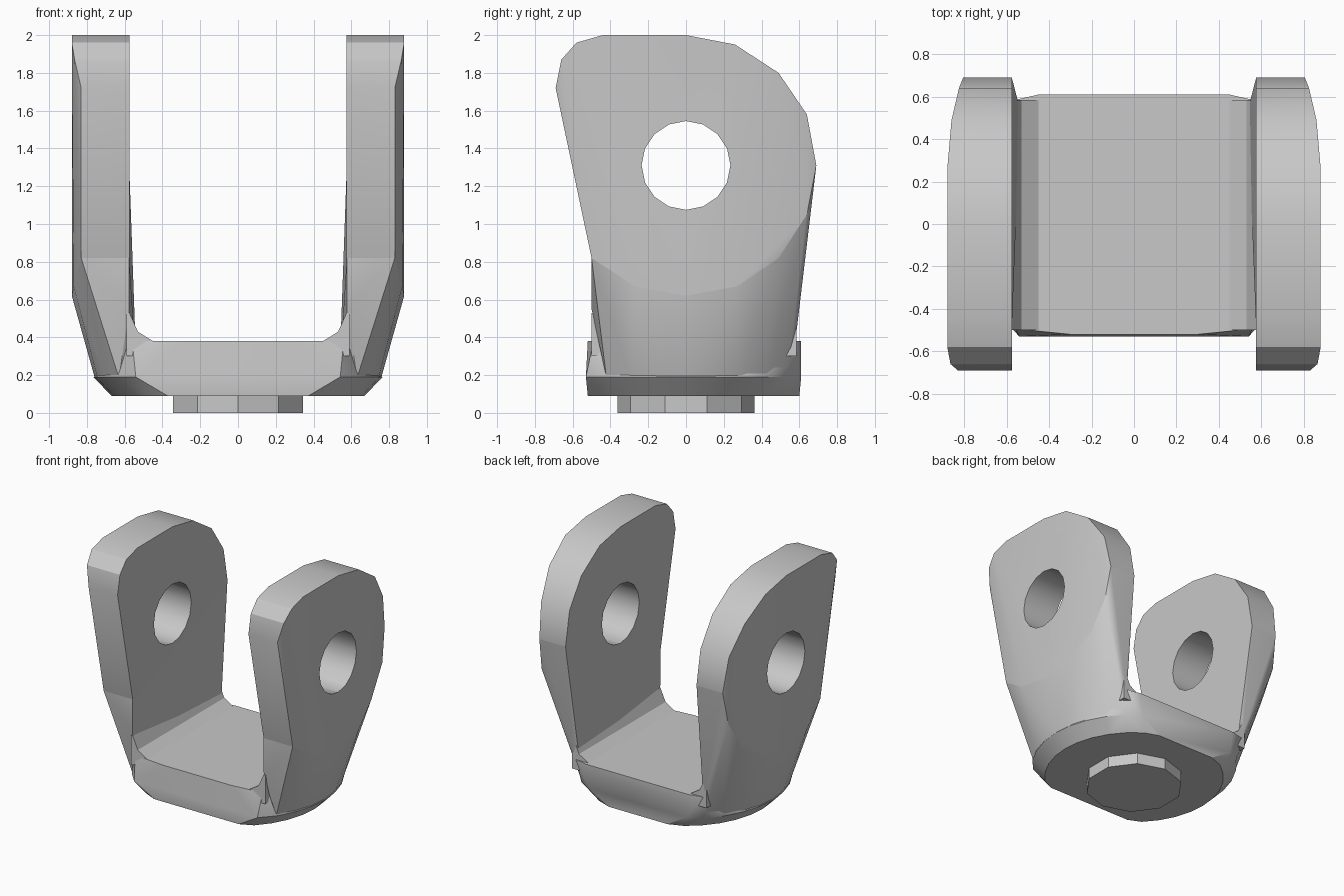
import bpy, bmesh
from math import sin, cos, pi, radians

cube = bpy.data.objects.get("Cube")
if cube:
    bpy.data.objects.remove(cube, do_unlink=True)

GREY = (0.58, 0.58, 0.58, 1)
steel = bpy.data.materials.new("plain grey")
steel.use_nodes = True
steel.diffuse_color = GREY
steel.node_tree.nodes["Principled BSDF"].inputs["Base Color"].default_value = GREY


def finish(bm, name):
    bmesh.ops.recalc_face_normals(bm, faces=bm.faces[:])
    mesh = bpy.data.meshes.new(name)
    bm.to_mesh(mesh)
    bm.free()
    mesh.materials.append(steel)
    obj = bpy.data.objects.new(name, mesh)
    bpy.context.scene.collection.objects.link(obj)
    return obj


def hull(name, points):
    """Convex solid around a set of points."""
    bm = bmesh.new()
    for p in points:
        bm.verts.new(p)
    bmesh.ops.convex_hull(bm, input=bm.verts[:])
    loose = [v for v in bm.verts if not v.link_faces]
    bmesh.ops.delete(bm, geom=loose, context='VERTS')
    bmesh.ops.dissolve_limit(bm, angle_limit=radians(0.5),
                             verts=bm.verts[:], edges=bm.edges[:])
    return finish(bm, name)


def prism(name, outline, offset):
    """Outline of 3D points extruded along an offset."""
    bm = bmesh.new()
    face = bm.faces.new([bm.verts.new(p) for p in outline])
    out = bmesh.ops.extrude_face_region(bm, geom=[face])
    moved = [g for g in out["geom"] if isinstance(g, bmesh.types.BMVert)]
    bmesh.ops.translate(bm, verts=moved, vec=offset)
    return finish(bm, name)


def ring(radius, z, count):
    return [(radius * cos(2 * pi * k / count), radius * sin(2 * pi * k / count), z)
            for k in range(count)]


def smooth(obj):
    bpy.ops.object.select_all(action='DESELECT')
    obj.select_set(True)
    bpy.context.view_layer.objects.active = obj
    bpy.ops.object.shade_smooth_by_angle(angle=radians(30))


INNER = 0.575
HOLE_Z = 1.31

# ear outline as (y, z, outer x), from the front tip over the top and round the back
EAR = [(-.69, 1.72, .83), (-.66, 1.87, .865), (-.58, 1.96, .88), (-.44, 2, .88),
       (0, 2, .88), (.26, 1.95, .88), (.49, 1.8, .86), (.64, 1.58, .825),
       (.69, HOLE_Z, .805), (.64, 1.05, .82), (.49, .82, .83), (.27, .67, .87),
       (0, .62, .88), (-.27, .67, .87), (-.5, .82, .83)]

# base: round dish cut off at front and back, with a flat floor on top
dish = [(x, max(-.53, min(.61, y)), z) for x, y, z in ring(.765, .19, 32)]
dish += [(x, max(-.52, min(.6, y)), z) for x, y, z in ring(.67, .09, 32)]
floor = [(s * x, y, .38) for s in (1, -1)
         for x, y in [(.3, -.52), (.45, -.505), (.56, -.49), (.45, .61), (.56, .585)]]
smooth(hull("base", dish + floor))

# ten-sided boss under the base
boss = [(y, x, z) for h in (0, .12) for x, y, z in ring(.363, h, 10)]
hull("bottom_boss", boss)

for s, side in ((1, "left"), (-1, "right")):
    # ear plate with pin hole
    ear = hull(side + "_ear", [(s * INNER, y, z) for y, z, x in EAR]
               + [(s * x, y, z) for y, z, x in EAR])
    circle = [(s * .4, y, HOLE_Z + x) for x, y, z in ring(.235, 0, 16)]
    pin = prism("pin_cutter", circle, (s * .7, 0, 0))
    pin.hide_render = True
    cut = ear.modifiers.new("pin hole", 'BOOLEAN')
    cut.operation = 'DIFFERENCE'
    cut.solver = 'EXACT'
    cut.object = pin
    bpy.context.view_layer.objects.active = ear
    bpy.ops.object.modifier_apply(modifier=cut.name)
    bpy.data.objects.remove(pin, do_unlink=True)
    smooth(ear)

    # conical web between the ear and the base
    low = [p for p in EAR if p[1] <= HOLE_Z]
    web = [(s * (INNER + .001), y, z) for y, z, x in low]
    web += [(s * x, y, z) for y, z, x in low]
    web += [(s * (INNER + .001), y, z) for y, z in [(-.5, .55), (.585, .43), (-.4, .2)]]
    web += [(s * x, y, z) for x, y, z in ring(.758, .185, 32)
            if x > .53 and -.45 < y < .55]
    smooth(hull(side + "_web", web))

    # inner corner fillet
    corner = [(.45, .38), (.53, .43), (INNER, .53), (.59, .53), (.59, .3), (.45, .3)]
    prism(side + "_fillet", [(s * x, -.5, z) for x, z in corner], (0, 1.085, 0))
